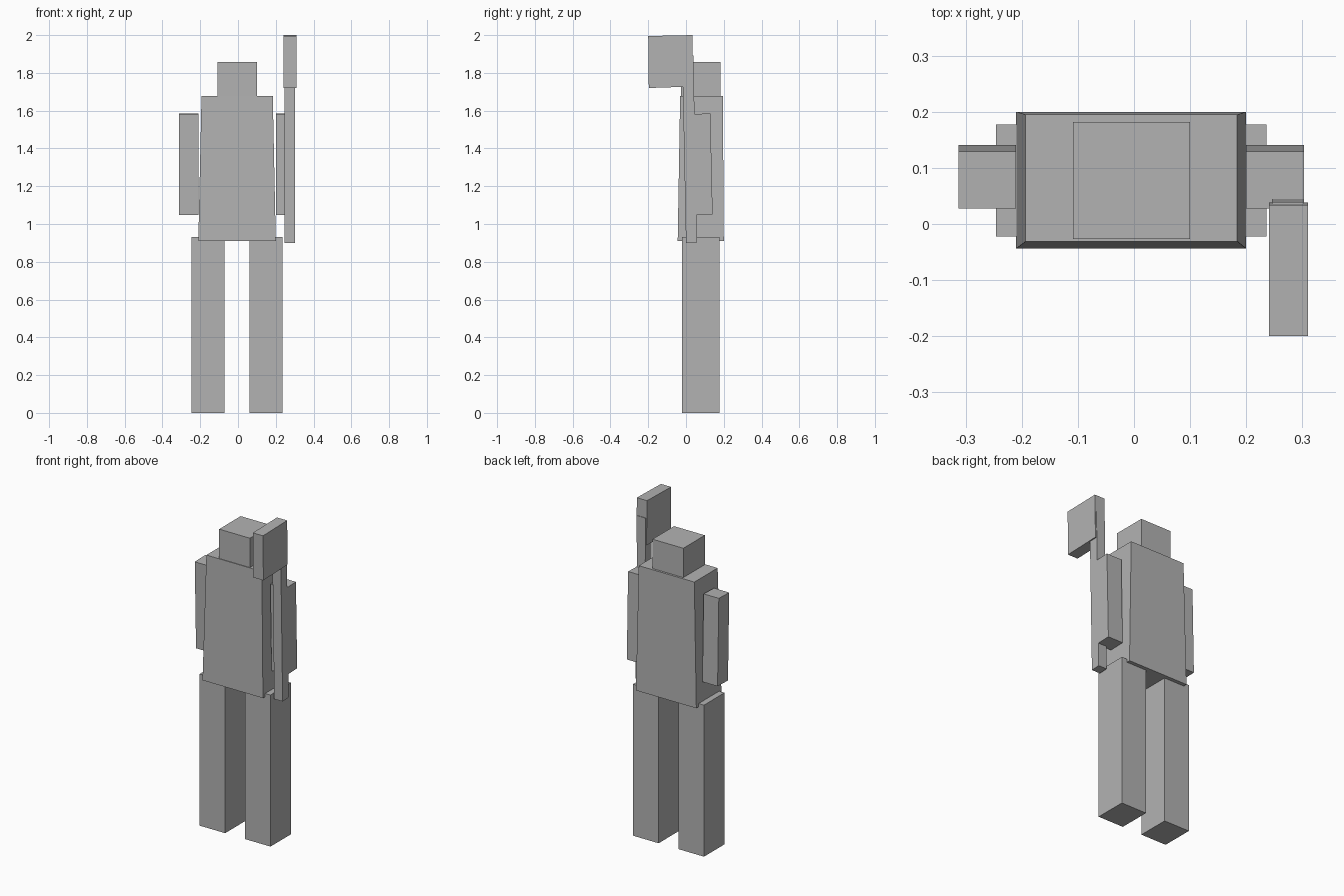
import bpy

grey = bpy.data.materials.new("plain grey")
grey.diffuse_color = (0.45, 0.45, 0.45, 1)


def block(name, bottom, top):
    """Box between two rectangles, each (x0, x1, y0, y1, z_front, z_back)."""
    verts = []
    for x0, x1, y0, y1, zf, zb in (bottom, top):
        verts += [(x0, y0, zf), (x1, y0, zf), (x1, y1, zb), (x0, y1, zb)]
    faces = [(3, 2, 1, 0), (4, 5, 6, 7)]
    faces += [(i, (i + 1) % 4, (i + 1) % 4 + 4, i + 4) for i in range(4)]
    mesh = bpy.data.meshes.new(name)
    mesh.from_pydata(verts, [], faces)
    mesh.materials.append(grey)
    obj = bpy.data.objects.new(name, mesh)
    bpy.context.collection.objects.link(obj)
    return obj


# Body: tapered torso and head
block("torso", (-0.21, 0.20, -0.044, 0.20, 0.91, 0.91),
      (-0.193, 0.184, -0.031, 0.195, 1.678, 1.678))
block("head", (-0.109, 0.10, -0.027, 0.182, 1.67, 1.67),
      (-0.109, 0.10, -0.027, 0.182, 1.858, 1.858))

# Legs and slightly tilted arms, mirrored about the body's centre
CX = -0.005
for side, s in (("left", -1), ("right", 1)):
    lx = sorted((CX + s * 0.067, CX + s * 0.241))
    block(side + "_leg", (*lx, -0.022, 0.177, 0, 0), (*lx, -0.022, 0.177, 0.93, 0.93))
    ax = sorted((CX + s * 0.205, CX + s * 0.308))
    block(side + "_arm", (*ax, 0.04, 0.141, 1.047, 1.05),
          (*ax, 0.028, 0.129, 1.582, 1.585))

# Raised axe: tilted handle and blade
block("axe_handle", (0.246, 0.303, 0.0, 0.058, 0.90, 0.903),
      (0.246, 0.303, -0.02, 0.039, 1.89, 1.893))
block("axe_blade", (0.241, 0.31, -0.197, 0.038, 1.72, 1.728),
      (0.241, 0.31, -0.2, 0.034, 1.995, 2.0))
